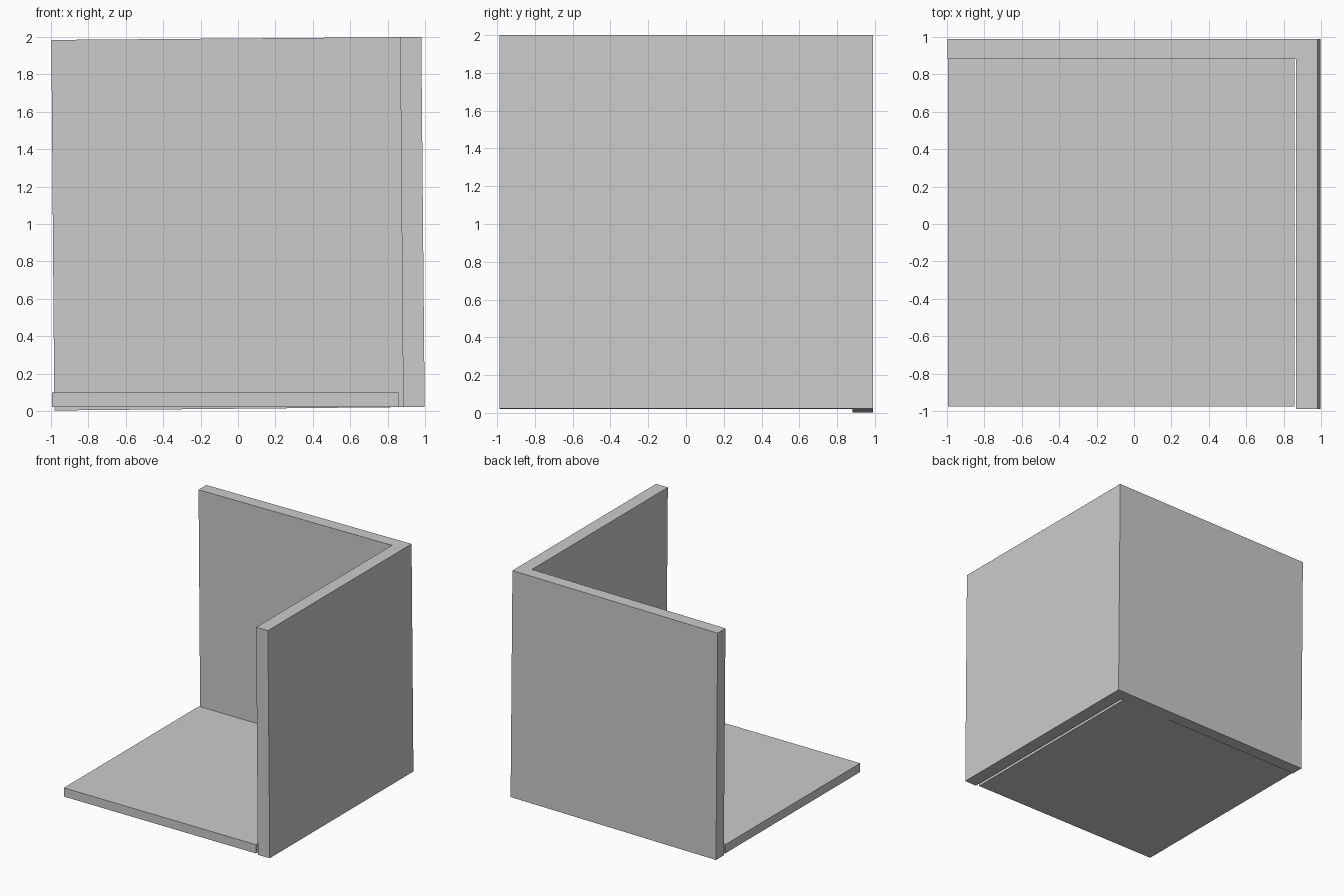
import bpy, bmesh

if "Cube" in bpy.data.objects:
    bpy.data.objects.remove(bpy.data.objects["Cube"])


def panel(name, outline, y0, y1):
    """Extrude an x/z outline along y into a solid panel."""
    bm = bmesh.new()
    face = bm.faces.new([bm.verts.new((x, y0, z)) for x, z in outline])
    ext = bmesh.ops.extrude_face_region(bm, geom=[face])
    verts = [g for g in ext["geom"] if isinstance(g, bmesh.types.BMVert)]
    bmesh.ops.translate(bm, verts=verts, vec=(0, y1 - y0, 0))
    bmesh.ops.recalc_face_normals(bm, faces=bm.faces)
    mesh = bpy.data.meshes.new(name)
    bm.to_mesh(mesh)
    bm.free()
    obj = bpy.data.objects.new(name, mesh)
    bpy.context.collection.objects.link(obj)
    return obj


# Level floor slab, with a thin gap before the side wall
panel("floor", [(-0.995, 0.022), (0.857, 0.022), (0.857, 0.098), (-0.995, 0.098)], -0.977, 0.882)

# Back wall, leaning slightly sideways, lower on the left
panel("back_wall", [(-0.982, 0.003), (0.998, 0.022), (0.98, 2.0), (-0.998, 1.984)], 0.882, 0.99)

# Side wall, meeting the back wall at the corner
panel("side_wall", [(0.883, 0.021), (0.998, 0.022), (0.98, 2.0), (0.867, 1.999)], -0.988, 0.882)
